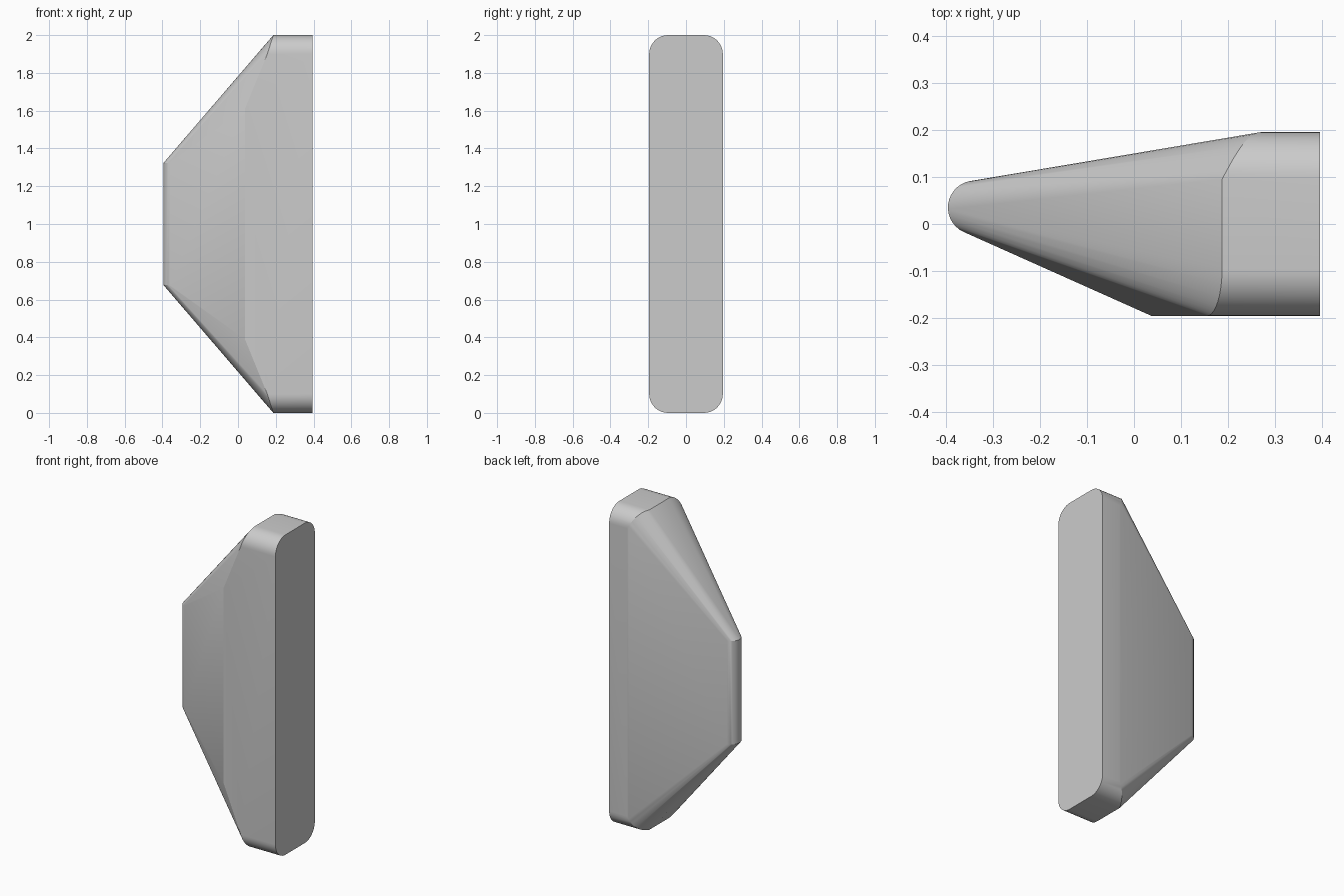
import bpy, bmesh
from math import sin, cos, pi, radians

if "Cube" in bpy.data.objects:
    bpy.data.objects.remove(bpy.data.objects["Cube"])

HX, HY, R = 0.395, 0.195, 0.1      # half depth, half thickness, corner radius
SEG = 10
pts = []


def mirrored(x, y, z):
    """Add a point and its copy mirrored about mid height."""
    pts.append((x, y, z))
    pts.append((x, y, 2 - z))


# rounded corners: flat end at the right, uneven shoulder where the taper starts
for i in range(SEG + 1):
    t = i / SEG
    a = t * pi / 2
    y = HY - R + R * sin(a)
    z = 2 - R + R * cos(a)
    mirrored(HX, y, z)
    mirrored(HX, -y, z)
    mirrored(0.187 + 0.083 * t, y, z)
    mirrored(0.187 - 0.32 * (2 - z), -y, z)

# start of the front taper
mirrored(0.037, -HY, 1.61)

# rounded nose, from the back taper round to the front taper
for i in range(SEG + 5):
    a = radians(99.6 + (246.4 - 99.6) * i / (SEG + 4))
    mirrored(-0.338 + 0.057 * cos(a), 0.035 + 0.057 * sin(a), 1.323)

# wrap everything into one convex solid
bm = bmesh.new()
for p in pts:
    bm.verts.new(p)
bmesh.ops.remove_doubles(bm, verts=bm.verts, dist=1e-5)
bmesh.ops.convex_hull(bm, input=bm.verts)
bmesh.ops.delete(bm, geom=[v for v in bm.verts if not v.link_faces], context='VERTS')
bmesh.ops.dissolve_limit(bm, angle_limit=radians(0.5), verts=bm.verts, edges=bm.edges)
bmesh.ops.recalc_face_normals(bm, faces=bm.faces)
mesh = bpy.data.meshes.new("tapered_fin")
bm.to_mesh(mesh)
bm.free()

fin = bpy.data.objects.new("tapered_fin", mesh)
bpy.context.collection.objects.link(fin)
bpy.context.view_layer.objects.active = fin
fin.select_set(True)
bpy.ops.object.shade_smooth_by_angle(angle=radians(18))
